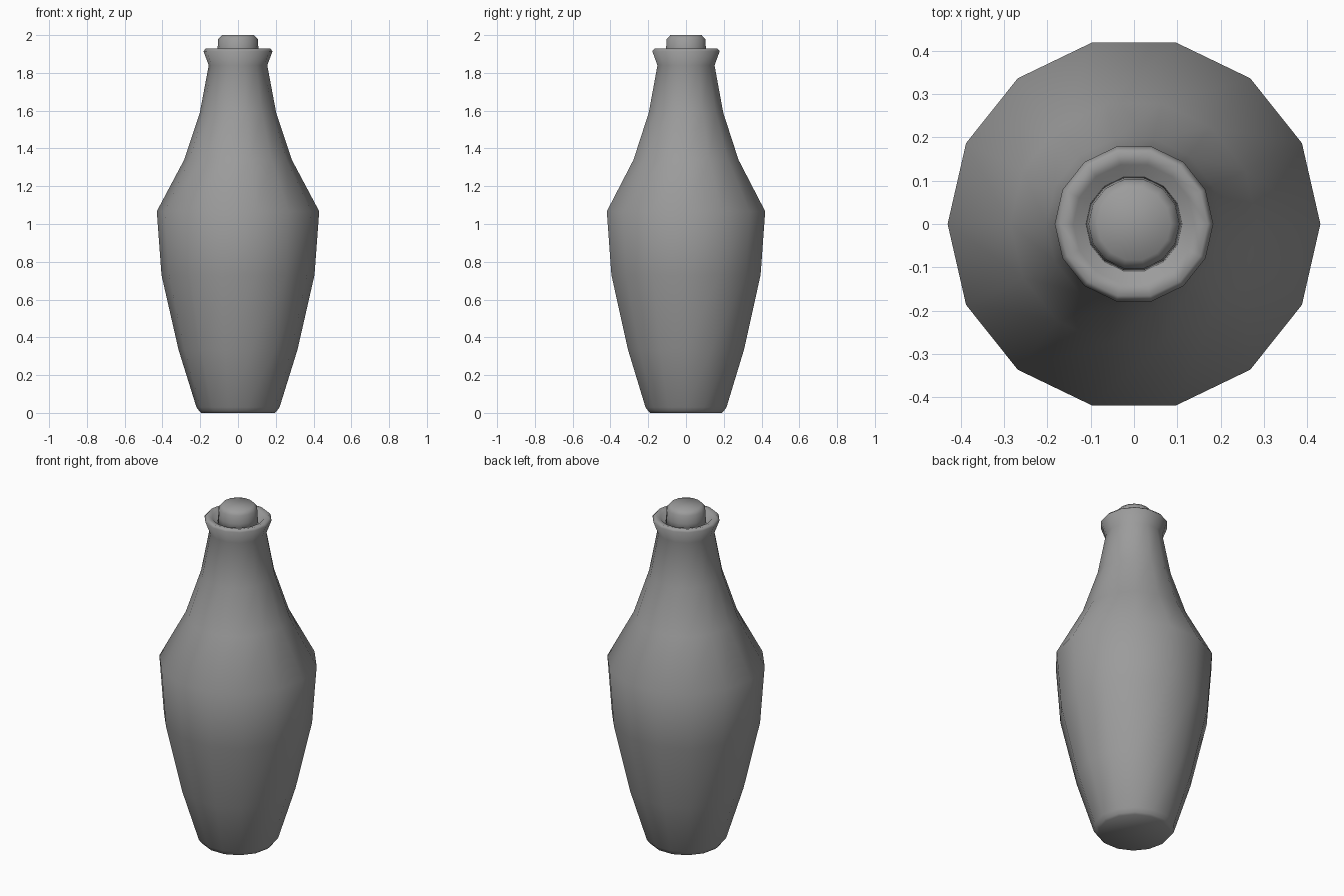
import bpy, bmesh
from math import cos, sin, tau

if "Cube" in bpy.data.objects:
    bpy.data.objects.remove(bpy.data.objects["Cube"])

SIDES = 14

# Dark grey shared by bottle and stopper
grey = bpy.data.materials.new("dark_grey")
grey.diffuse_color = (0.33, 0.33, 0.33, 1)
grey.use_nodes = True
grey.node_tree.nodes["Principled BSDF"].inputs["Base Color"].default_value = grey.diffuse_color


def lathe(name, profile):
    """Revolve (radius, z) points around z and cap open ends."""
    bm = bmesh.new()
    rings = []
    for r, z in profile:
        rings.append([bm.verts.new((r * cos(tau * i / SIDES), r * sin(tau * i / SIDES), z))
                      for i in range(SIDES)])
    for low, high in zip(rings, rings[1:]):
        for i in range(SIDES):
            j = (i + 1) % SIDES
            bm.faces.new((low[i], low[j], high[j], high[i]))
    bm.faces.new(rings[0][::-1])
    bm.faces.new(rings[-1])
    for f in bm.faces:
        f.smooth = True
    mesh = bpy.data.meshes.new(name)
    bm.to_mesh(mesh)
    bm.free()
    mesh.materials.append(grey)
    obj = bpy.data.objects.new(name, mesh)
    bpy.context.collection.objects.link(obj)
    return obj


# Bottle body: foot, belly, shoulder, neck, flared lip and shallow mouth
lathe("bottle_body", [
    (0.195, 0.0), (0.205, 0.01), (0.22, 0.03), (0.315, 0.335), (0.405, 0.73),
    (0.43, 1.067), (0.285, 1.34), (0.202, 1.59), (0.155, 1.84),
    (0.183, 1.915), (0.17, 1.929), (0.14, 1.922), (0.115, 1.89)])

# Cork stopper sitting in the mouth
lathe("cork_stopper", [
    (0.112, 1.88), (0.108, 1.93), (0.105, 1.978), (0.085, 2.0)])
